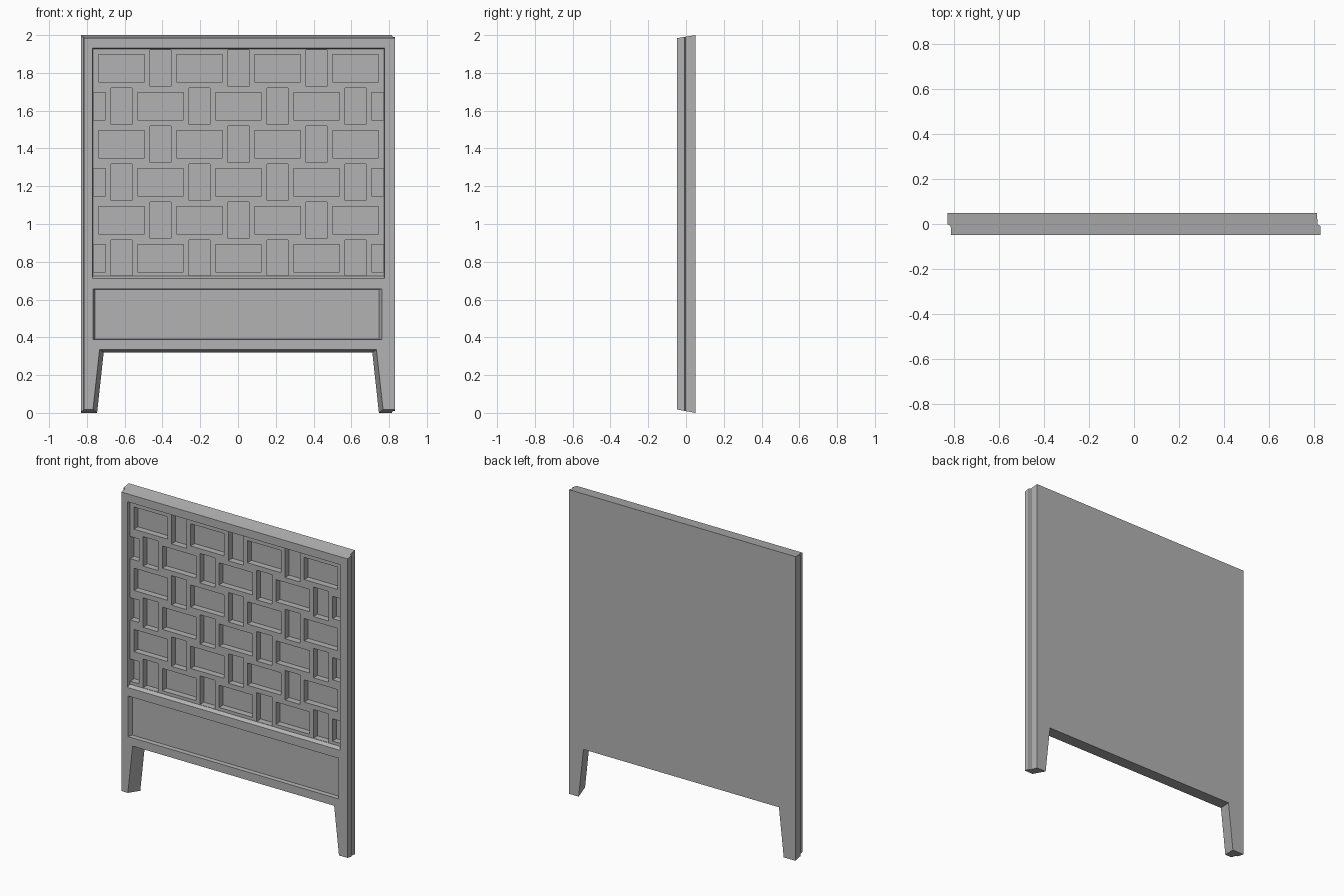
import bpy
import bmesh

if "Cube" in bpy.data.objects:
    bpy.data.objects.remove(bpy.data.objects["Cube"], do_unlink=True)

grey = bpy.data.materials.new("plain_grey")
grey.use_nodes = True
colour = (0.45, 0.45, 0.45, 1)
grey.diffuse_color = colour
grey.node_tree.nodes["Principled BSDF"].inputs["Base Color"].default_value = colour


def add_loft(bm, sections):
    """Closed solid through outlines given as (y, [(x, z), ...])."""
    rings = [[bm.verts.new((x, y, z)) for x, z in pts] for y, pts in sections]
    n = len(rings[0])
    for a, b in zip(rings, rings[1:]):
        for i in range(n):
            j = (i + 1) % n
            bm.faces.new((a[i], a[j], b[j], b[i]))
    bm.faces.new(rings[0][::-1])
    bm.faces.new(rings[-1])


def make_object(name, bm):
    bmesh.ops.recalc_face_normals(bm, faces=bm.faces)
    mesh = bpy.data.meshes.new(name)
    bm.to_mesh(mesh)
    bm.free()
    mesh.materials.append(grey)
    obj = bpy.data.objects.new(name, mesh)
    bpy.context.collection.objects.link(obj)
    return obj


def rect(x0, x1, z0, z1):
    return [(x0, z0), (x1, z0), (x1, z1), (x0, z1)]


def outline(left, right, t):
    """Board with two tapered legs; t runs from 0 at the front to 1 at the back."""
    low, high = 0.018 * (1 - t), 1.984 + 0.016 * t
    foot, knee, arch = 0.768 - 0.022 * t, 0.733 - 0.022 * t, 0.335 - 0.015 * t
    return [(left, low), (-foot, low), (-knee, arch), (knee, arch),
            (foot, low), (right, low), (right, high), (left, high)]


def carve(target, bm):
    """Subtract a temporary cutter from the target."""
    cutter = make_object("cutter", bm)
    cutter.hide_render = True
    mod = target.modifiers.new("carve", 'BOOLEAN')
    mod.operation = 'DIFFERENCE'
    mod.solver = 'EXACT'
    mod.object = cutter
    bpy.context.view_layer.objects.active = target
    bpy.ops.object.modifier_apply(modifier=mod.name)
    bpy.data.objects.remove(cutter, do_unlink=True)


# Board with a small step around its sides
bm = bmesh.new()
add_loft(bm, [(-0.048, outline(-0.815, 0.83, 0)),
              (-0.008, outline(-0.817, 0.83, 0.4)),
              (-0.002, outline(-0.83, 0.818, 0.46)),
              (0.05, outline(-0.83, 0.815, 1))])
board = make_object("headboard_panel", bm)

# Shallow framed recess that holds the lattice
bm = bmesh.new()
add_loft(bm, [(-0.06, rect(-0.772, 0.777, 0.703, 1.934)),
              (-0.027, rect(-0.768, 0.773, 0.725, 1.927))])
carve(board, bm)

# Long plain recess below the lattice
bm = bmesh.new()
add_loft(bm, [(-0.06, rect(-0.773, 0.77, 0.388, 0.656)),
              (-0.018, rect(-0.756, 0.746, 0.39, 0.654))])
carve(board, bm)

# Basket-weave pockets: wide and tall ones alternate along and between rows
bm = bmesh.new()
for row in range(6):
    z = 1.825 - 0.2013 * row
    for k in range(-4, 5):
        wide = (k + row) % 2 == 1
        w, h = (0.122, 0.073) if wide else (0.055, 0.097)
        x = 0.003 + 0.2065 * k
        x0, x1 = max(x - w, -0.766), min(x + w, 0.771)
        z0, z1 = max(z - h, 0.727), min(z + h, 1.922)
        if x1 - x0 > 0.02:
            add_loft(bm, [(-0.04, rect(x0, x1, z0, z1)),
                          (0.015, rect(x0, x1, z0, z1))])
carve(board, bm)
